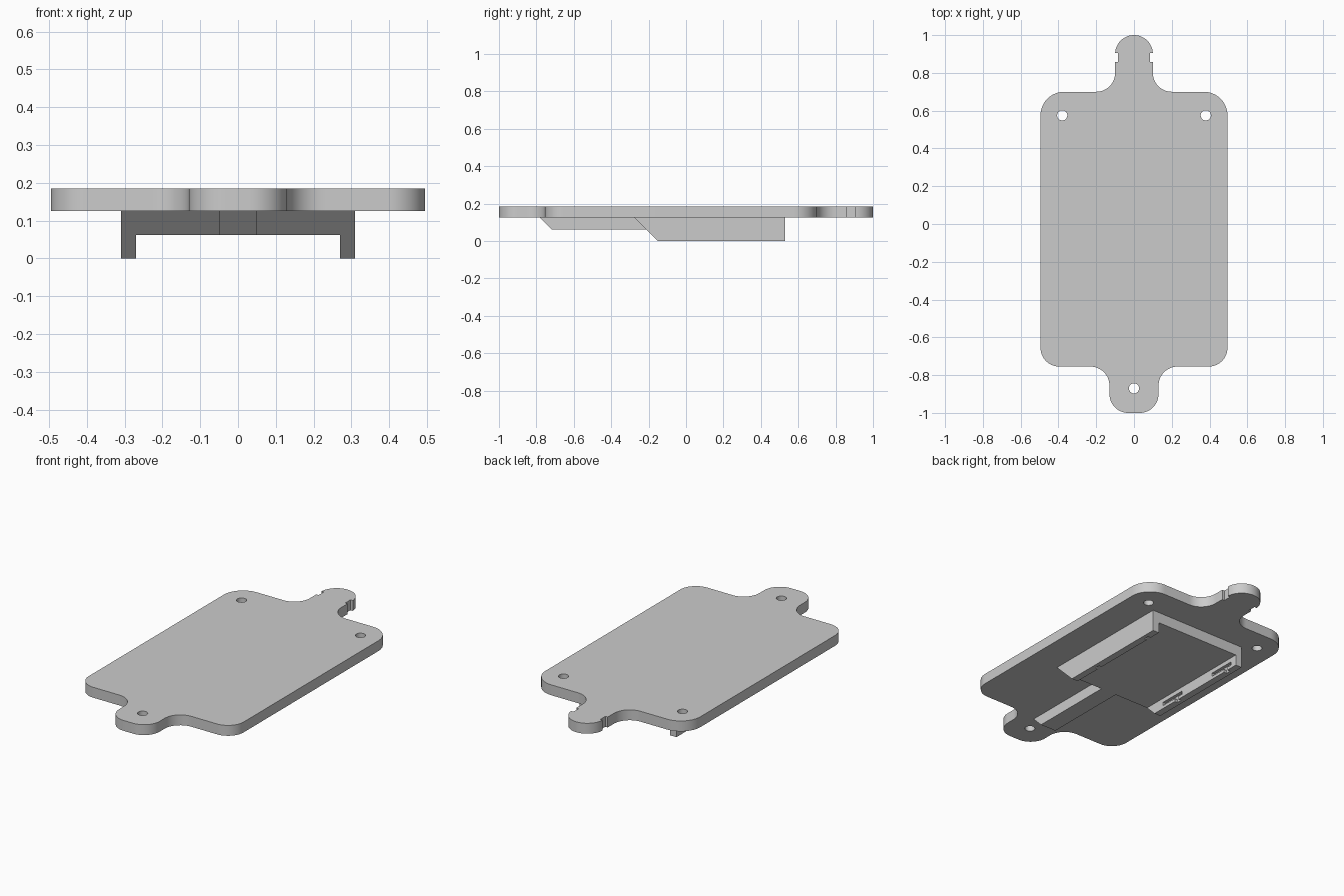
import bpy, bmesh, math
from mathutils import Vector

cube = bpy.data.objects.get("Cube")
if cube:
    bpy.data.objects.remove(cube, do_unlink=True)

grey = bpy.data.materials.new("light_grey")
grey.use_nodes = True
grey.diffuse_color = (0.6, 0.6, 0.6, 1)
grey.node_tree.nodes["Principled BSDF"].inputs["Base Color"].default_value = (0.6, 0.6, 0.6, 1)

PLATE_Z, TOP_Z, SLAB_Z = 0.125, 0.185, 0.0625


def arc(cx, cy, r, a0, a1, n=14):
    steps = [math.radians(a0 + (a1 - a0) * i / n) for i in range(n + 1)]
    return [(cx + r * math.cos(a), cy + r * math.sin(a)) for a in steps]


def prism(name, base, offset):
    """Extrude a closed loop of 3D points along an offset."""
    bm = bmesh.new()
    face = bm.faces.new([bm.verts.new(p) for p in base])
    ext = bmesh.ops.extrude_face_region(bm, geom=[face])
    moved = [g for g in ext["geom"] if isinstance(g, bmesh.types.BMVert)]
    bmesh.ops.translate(bm, verts=moved, vec=Vector(offset))
    bmesh.ops.recalc_face_normals(bm, faces=bm.faces)
    mesh = bpy.data.meshes.new(name)
    bm.to_mesh(mesh)
    bm.free()
    mesh.materials.append(grey)
    obj = bpy.data.objects.new(name, mesh)
    bpy.context.collection.objects.link(obj)
    return obj


def side_prism(name, profile, x0, x1):
    """Extrude a (y, z) profile across x."""
    return prism(name, [(x0, y, z) for y, z in profile], (x1 - x0, 0, 0))


def cut(target, cutters):
    """Subtract the cutters, bake the result and remove them."""
    for c in cutters:
        c.hide_render = True
        mod = target.modifiers.new("cut", "BOOLEAN")
        mod.operation, mod.solver, mod.object = "DIFFERENCE", "EXACT", c
    bpy.context.view_layer.update()
    graph = bpy.context.evaluated_depsgraph_get()
    baked = bpy.data.meshes.new_from_object(target.evaluated_get(graph))
    target.modifiers.clear()
    target.data = baked
    for c in cutters:
        bpy.data.objects.remove(c, do_unlink=True)


# Plate outline: right half from the front tab to the rear tab, then mirrored
half = arc(0.03, -0.9, 0.1, -90, 0)
half += arc(0.23, -0.855, 0.1, 180, 90)
half += arc(0.395, -0.655, 0.1, -90, 0)
half += arc(0.37, 0.575, 0.125, 0, 90)
half += arc(0.2, 0.8, 0.1, 270, 180)
half += [(0.1, 0.857), (0.085, 0.857), (0.085, 0.905)]
half += arc(0, 0.9, 0.1, 3, 90)
outline = half + [(-x, y) for x, y in reversed(half[:-1])]
plate = prism("plate", [(x, y, PLATE_Z) for x, y in outline], (0, 0, TOP_Z - PLATE_Z))

# Screw holes
holes = []
for x, y in [(-0.38, 0.575), (0.38, 0.575), (0, -0.87)]:
    ring = arc(x, y, 0.027, 0, 360, 32)[:-1]
    holes.append(prism("hole_cutter", [(px, py, 0.1) for px, py in ring], (0, 0, 0.2)))
cut(plate, holes)

# Raised pad and front rib under the plate, with sloped front ends
side_prism("pad", [(-0.275, PLATE_Z), (-0.2125, SLAB_Z), (0.53, SLAB_Z), (0.53, PLATE_Z)], -0.27, 0.27)
side_prism("front_rib", [(-0.78, PLATE_Z), (-0.7175, SLAB_Z), (-0.2125, SLAB_Z), (-0.275, PLATE_Z)], -0.05, 0.05)

# Side rails, each with two clip slots on the inner face
rail = [(-0.275, PLATE_Z), (-0.15, 0), (0.53, 0), (0.53, PLATE_Z)]
for name, s in [("left_rail", 1), ("right_rail", -1)]:
    obj = side_prism(name, rail, s * 0.27, s * 0.31)
    slots = []
    for y in (0, 0.41):
        slot = [(y - 0.08, 0.018), (y + 0.02, 0.018), (y + 0.02, -0.02), (y + 0.05, -0.02),
                (y + 0.05, 0.018), (y + 0.08, 0.018), (y + 0.08, 0.038), (y - 0.08, 0.038)]
        slots.append(side_prism("slot_cutter", slot, s * 0.25, s * 0.288))
    cut(obj, slots)

# Smooth the rounded plate edges, keeping the corners sharp
bpy.ops.object.select_all(action="DESELECT")
plate.select_set(True)
bpy.context.view_layer.objects.active = plate
bpy.ops.object.shade_smooth_by_angle(angle=math.radians(30))
